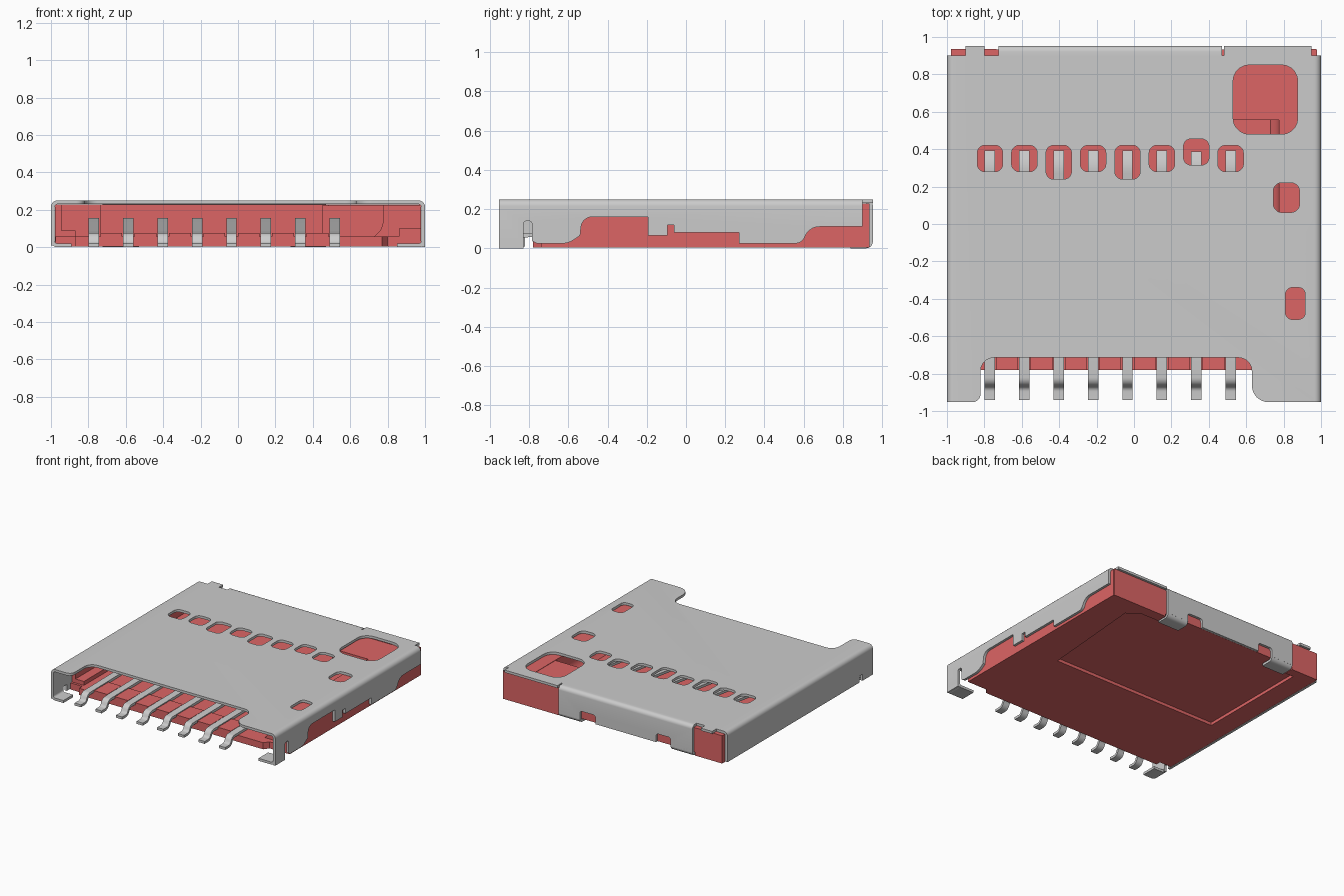
import bpy, bmesh, math
from mathutils import Vector

if "Cube" in bpy.data.objects:
    bpy.data.objects.remove(bpy.data.objects["Cube"])

RED = bpy.data.materials.new("red_plastic")
RED.diffuse_color = (0.72, 0.13, 0.13, 1)
RED.use_nodes = True
RED.node_tree.nodes["Principled BSDF"].inputs["Base Color"].default_value = RED.diffuse_color


def fillet(pts, closed=True, n=5):
    """Round 2D corners; a third value is the tangent length."""
    out = []
    for i, p in enumerate(pts):
        c = Vector(p[:2])
        r = p[2] if len(p) > 2 else 0
        if not r or (not closed and i in (0, len(pts) - 1)):
            out.append(c)
            continue
        da = (Vector(pts[i - 1][:2]) - c).normalized()
        db = (Vector(pts[(i + 1) % len(pts)][:2]) - c).normalized()
        w = math.sin(da.angle(db) / 2)
        a, b = c + da * r, c + db * r
        for k in range(n + 1):
            t = k / n
            k0, k1, k2 = (1 - t) ** 2, 2 * w * t * (1 - t), t * t
            out.append((a * k0 + c * k1 + b * k2) / (k0 + k1 + k2))
    return out


def prism(name, axis, pts, lo, hi, mat=None):
    """Extrude a 2D outline along an axis."""
    place = {"x": lambda p, d: (d, p[0], p[1]),
             "y": lambda p, d: (p[0], d, p[1]),
             "z": lambda p, d: (p[0], p[1], d)}[axis]
    pts = fillet(pts)
    bm = bmesh.new()
    a = [bm.verts.new(place(p, lo)) for p in pts]
    b = [bm.verts.new(place(p, hi)) for p in pts]
    bm.faces.new(a)
    bm.faces.new(b)
    for i in range(len(a)):
        j = (i + 1) % len(a)
        bm.faces.new((a[i], a[j], b[j], b[i]))
    bmesh.ops.recalc_face_normals(bm, faces=bm.faces)
    me = bpy.data.meshes.new(name)
    bm.to_mesh(me)
    bm.free()
    ob = bpy.data.objects.new(name, me)
    bpy.context.collection.objects.link(ob)
    if mat:
        me.materials.append(mat)
    return ob


def rect(x0, x1, y0, y1, r=0):
    return [(x0, y0, r), (x1, y0, r), (x1, y1, r), (x0, y1, r)]


def strip(name, axis, path, lo, hi, t=0.02):
    """Bent sheet metal: thicken a centre line and extrude it."""
    c = fillet(path, closed=False)
    left, right = [], []
    for i, p in enumerate(c):
        d0 = (p - c[i - 1]).normalized() if i else (c[1] - p).normalized()
        d1 = (c[i + 1] - p).normalized() if i < len(c) - 1 else d0
        m = (d0 + d1).normalized()
        n = Vector((-m.y, m.x)) * (t / 2 / max(0.5, m.dot(d0)))
        left.append(p + n)
        right.append(p - n)
    return prism(name, axis, [tuple(p) for p in left + right[::-1]], lo, hi)


def cut(ob, *cutter):
    tool = prism("cutter", *cutter)
    tool.hide_render = True
    m = ob.modifiers.new("cut", "BOOLEAN")
    m.operation, m.solver, m.object = "DIFFERENCE", "EXACT", tool
    bpy.context.view_layer.objects.active = ob
    bpy.ops.object.modifier_apply(modifier="cut")
    bpy.data.objects.remove(tool)


PIN_X = [-0.77 + 0.1838 * i for i in range(8)]

# Metal cover: folded sheet, open below
shell = strip("metal_cover", "y",
              [(-0.99, 0.008), (-0.99, 0.24, 0.025), (0.99, 0.24, 0.025), (0.99, 0.0)],
              -0.953, 0.953)
# front pin opening
cut(shell, "z", [(-0.82, -1.1), (0.63, -1.1), (0.63, -0.715, 0.07), (-0.82, -0.715, 0.07)], 0.1, 0.4)
for x0, x1 in ((-0.89, -0.82), (0.63, 0.72)):   # rounded front lips
    s = x0 > 0
    e = x0 if s else x1
    o = x1 if s else x0
    r = 0.09 if s else 0.045
    k = 1 if s else -1
    arc = [(e + k * r - k * r * math.cos(a), -0.953 + r - r * math.sin(a))
           for a in [math.pi / 12 * j for j in range(7)]]
    cut(shell, "z", [(e - k * 0.02, -0.953 + r)] + arc +
        [(e + k * r, -1.0), (e - k * 0.02, -1.0)], 0.1, 0.4)
# back corner steps and flange gap
for x0, x1 in ((-1.1, -0.9), (-0.8, 0.48), (0.95, 1.1)):
    cut(shell, "z", rect(x0, x1, 0.9, 1.1), -0.2, 0.4)
# contact windows
for i, x in enumerate(PIN_X):
    y0, y1 = {2: (0.24, 0.42), 4: (0.24, 0.42), 6: (0.315, 0.455)}.get(i, (0.28, 0.42))
    cut(shell, "z", rect(x - 0.068, x + 0.068, y0, y1, 0.04), 0.1, 0.4)
# latch windows
for x0, x1, y0, y1, r in ((0.53, 0.875, 0.48, 0.85, 0.085),
                          (0.745, 0.885, 0.062, 0.22, 0.045),
                          (0.81, 0.915, -0.51, -0.34, 0.035)):
    cut(shell, "z", rect(x0, x1, y0, y1, r), 0.1, 0.4)
# stepped lower edge of the right wall
cut(shell, "x", [(-0.79, -0.1), (-0.79, 0.04), (-0.76, 0.025), (-0.6, 0.025, 0.03), (-0.54, 0.065),
                 (-0.53, 0.16, 0.05), (-0.195, 0.16), (-0.195, 0.065), (-0.095, 0.065), (-0.095, 0.12),
                 (-0.06, 0.12), (-0.06, 0.08), (0.27, 0.08), (0.27, 0.025), (0.59, 0.025, 0.03),
                 (0.63, 0.11, 0.05), (1.1, 0.11), (1.1, -0.1)], 0.9, 1.1)
# relief slots beside the front feet
cut(shell, "x", [(-0.83, -0.1), (-0.785, -0.1), (-0.785, 0.14, 0.018), (-0.83, 0.14, 0.018)], 0.9, 1.1)
cut(shell, "x", rect(-0.82, -0.78, -0.1, 0.06), -1.1, -0.9)

# Front solder feet folded inward
strip("left_foot", "y", [(-0.99, 0.09), (-0.99, 0.01, 0.025), (-0.89, 0.01)], -0.953, -0.83)
strip("right_foot", "y", [(0.99, 0.09), (0.99, 0.01, 0.025), (0.85, 0.01)], -0.953, -0.83)

# Back flange with two notches and folded feet
flange = strip("back_flange", "x", [(0.9, 0.24), (0.943, 0.24, 0.022), (0.943, 0.03)], -0.725, 0.47)
for x0, x1 in ((0.14, 0.28), (-0.53, -0.4)):
    cut(flange, "y", rect(x0, x1, -0.1, 0.1, 0.02), 0.85, 1.1)
for i, (x0, x1) in enumerate(((0.28, 0.47), (-0.725, -0.53))):
    strip(f"back_foot_{i + 1}", "x", [(0.943, 0.06), (0.943, 0.01, 0.025), (0.84, 0.01)], x0, x1)

# Contact pins: foot, bend and raised spring tip
for i, x in enumerate(PIN_X):
    end = 0.39 if i != 6 else 0.385
    strip(f"contact_pin_{i + 1}", "x",
          [(-0.94, 0.01), (-0.87, 0.01, 0.025), (-0.845, 0.066, 0.025), (-0.3, 0.072, 0.05),
           (0.31, 0.15, 0.04), (end, 0.125)], x - 0.028, x + 0.028)

# Plastic base with a shallow recess underneath
base = prism("plastic_base", "z",
             [(-0.87, -0.78), (0.77, -0.78), (0.8, -0.74), (0.975, -0.74), (0.975, 0.932),
              (-0.975, 0.932), (-0.975, -0.74), (-0.87, -0.74)], 0.005, 0.058, RED)
cut(base, "z", [(-0.81, -0.08), (0.67, -0.08), (0.74, 0.78), (0.64, 0.85), (0.48, 0.85),
                (0.48, 1.1), (-0.81, 1.1)], -0.1, 0.03)

# Walls and card guides
prism("back_wall", "z", rect(-0.975, 0.975, 0.88, 0.932), 0.03, 0.229, RED)
prism("back_right_corner", "z", rect(0.48, 0.975, 0.86, 0.936), 0.005, 0.229, RED)
prism("back_left_corner", "z", rect(-0.978, -0.735, 0.86, 0.936), 0.005, 0.229, RED)
prism("left_rail", "y", [(-0.978, 0.03), (-0.87, 0.03), (-0.87, 0.09), (-0.945, 0.09),
                         (-0.945, 0.229), (-0.978, 0.229)], -0.72, 0.93, RED)
prism("right_rail", "y", [(0.72, 0.05), (0.978, 0.05), (0.978, 0.225), (0.775, 0.225), (0.775, 0.1, 0.04)],
      -0.7, 0.93, RED)
prism("slider_block", "z", rect(0.45, 0.8, 0.555, 0.9), 0.05, 0.222, RED)
prism("right_lower_wall", "z", rect(0.86, 0.978, -0.74, 0.93), 0.005, 0.1, RED)

# Ribs between the pins
for i in range(7):
    x = (PIN_X[i] + PIN_X[i + 1]) / 2
    prism(f"pin_rib_{i + 1}", "z", rect(x - 0.058, x + 0.058, -0.78, -0.6), 0.04, 0.075, RED)

# Smooth the bends, keep the edges crisp
bpy.ops.object.select_all(action="SELECT")
bpy.ops.object.shade_smooth_by_angle(angle=math.radians(30))
